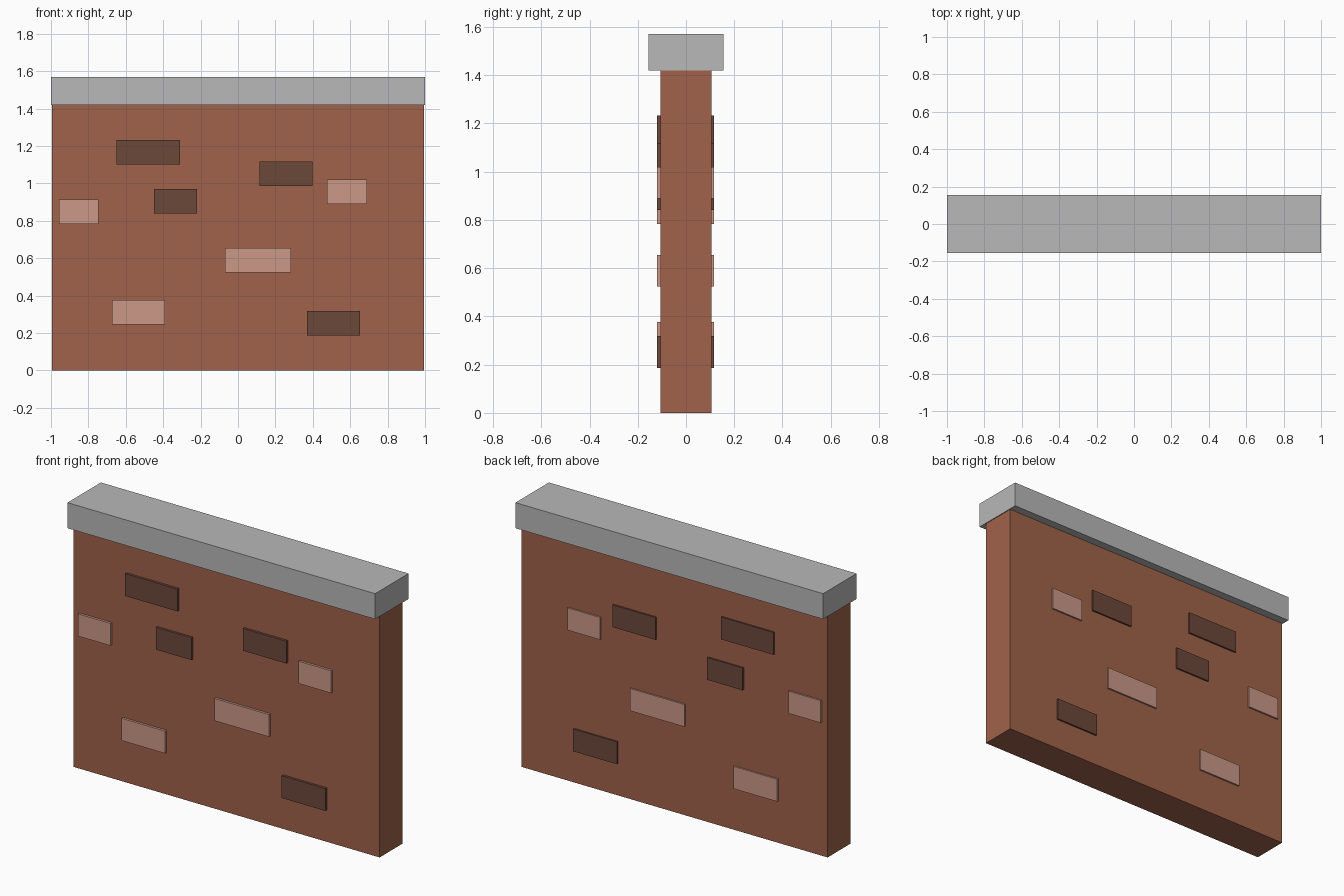
import bpy

if "Cube" in bpy.data.objects:
    bpy.data.objects.remove(bpy.data.objects["Cube"])


def material(name, rgb):
    """Flat colour from 0-255 sRGB values."""
    def lin(c):
        c /= 255
        return c / 12.92 if c <= 0.04045 else ((c + 0.055) / 1.055) ** 2.4
    mat = bpy.data.materials.new(name)
    mat.diffuse_color = (*[lin(c) for c in rgb], 1)
    mat.use_nodes = True
    mat.node_tree.nodes["Principled BSDF"].inputs["Base Color"].default_value = mat.diffuse_color
    return mat


def box(name, x, y, z, mat):
    """Axis-aligned box from (min, max) ranges."""
    ranges = (x, y, z)
    bpy.ops.mesh.primitive_cube_add(size=1, location=[(a + b) / 2 for a, b in ranges])
    ob = bpy.context.object
    ob.name = name
    ob.scale = [b - a for a, b in ranges]
    bpy.ops.object.transform_apply(location=False, rotation=False, scale=True)
    ob.data.materials.append(mat)
    return ob


brick_red = material("brick red", (160, 98, 74))
dark_brick = material("dark brick", (108, 72, 58))
light_brick = material("light brick", (203, 152, 135))
stone = material("grey stone", (184, 184, 184))

# Wall body and overhanging coping
box("wall", (-0.995, 0.995), (-0.106, 0.106), (0, 1.42), brick_red)
box("coping", (-1, 1), (-0.155, 0.155), (1.42, 1.57), stone)

# Accent bricks run through the wall and stand proud of both faces
BRICK_HEIGHT = 0.131
bricks = {
    "dark_brick": (dark_brick, [(-0.65, -0.31, 1.102), (-0.45, -0.218, 0.84),
                                (0.116, 0.398, 0.985), (0.368, 0.652, 0.187)]),
    "light_brick": (light_brick, [(-0.957, -0.746, 0.784), (0.477, 0.69, 0.889),
                                  (-0.07, 0.284, 0.524), (-0.674, -0.39, 0.246)]),
}
for name, (mat, places) in bricks.items():
    for i, (x0, x1, z) in enumerate(places, 1):
        box(f"{name}_{i}", (x0, x1), (-0.12, 0.116), (z, z + BRICK_HEIGHT), mat)
